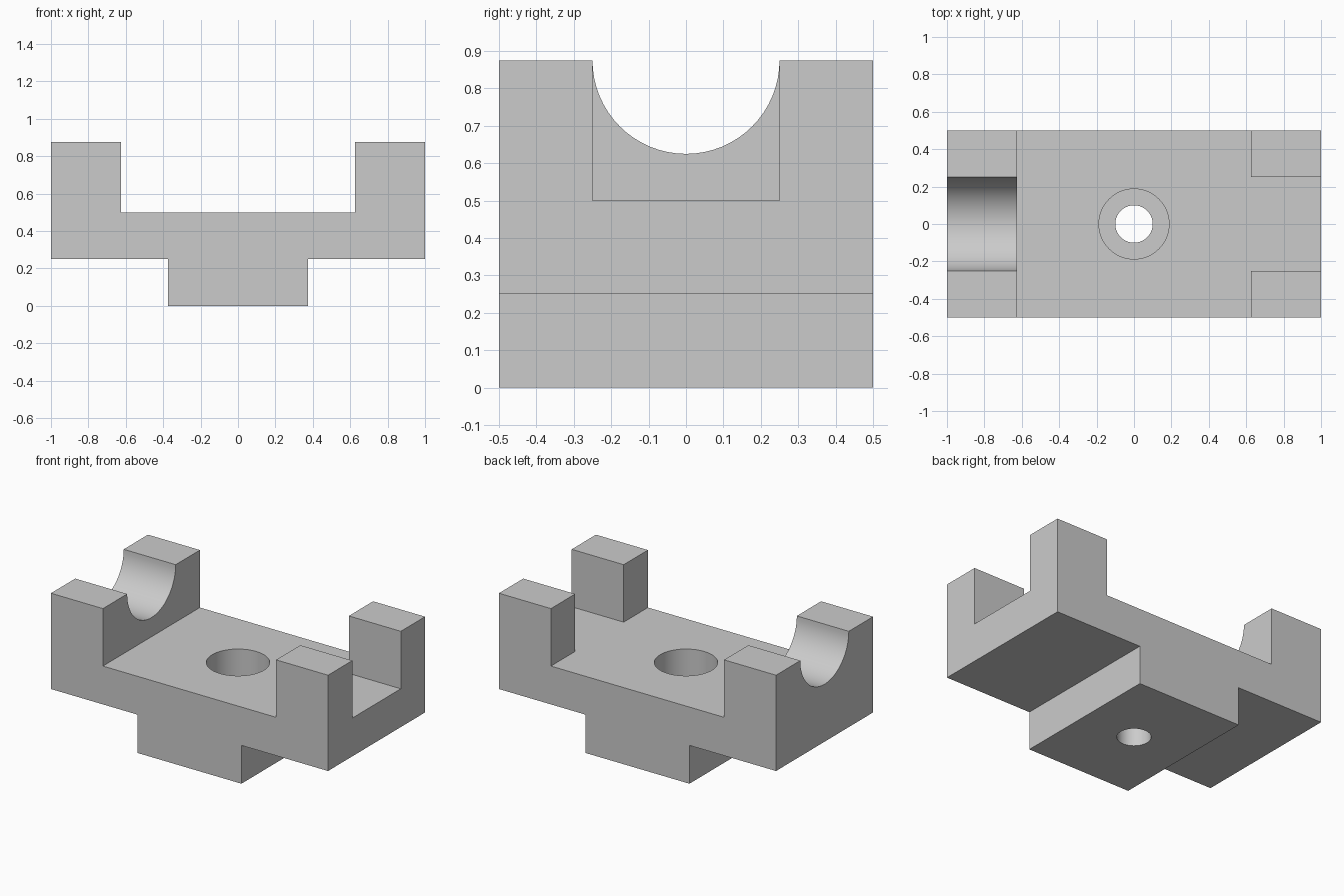
import bpy
import math

cube = bpy.data.objects.get("Cube")
if cube:
    bpy.data.objects.remove(cube, do_unlink=True)

grey = bpy.data.materials.new("plain grey")
grey.use_nodes = True
colour = (0.6, 0.6, 0.6, 1)
grey.diffuse_color = colour
grey.node_tree.nodes["Principled BSDF"].inputs["Base Color"].default_value = colour


def cut(target, cutter):
    """Subtract the cutter from the target, then remove the cutter."""
    cutter.hide_render = True
    mod = target.modifiers.new(cutter.name, 'BOOLEAN')
    mod.operation = 'DIFFERENCE'
    mod.solver = 'EXACT'
    mod.object = cutter
    bpy.context.view_layer.objects.active = target
    bpy.ops.object.modifier_apply(modifier=mod.name)
    bpy.data.objects.remove(cutter, do_unlink=True)


def cylinder(name, radius, depth, location, rotation=(0, 0, 0)):
    bpy.ops.mesh.primitive_cylinder_add(vertices=64, radius=radius, depth=depth,
                                        location=location, rotation=rotation)
    bpy.context.object.name = name
    return bpy.context.object


# Body: half of the front outline, mirrored and extruded front to back
half = [(0.375, 0), (0.375, 0.25), (1, 0.25), (1, 0.875), (0.625, 0.875), (0.625, 0.5)]
outline = half + [(-x, z) for x, z in reversed(half)]
n = len(outline)
verts = [(x, y, z) for y in (-0.5, 0.5) for x, z in outline]
faces = [tuple(range(n)), tuple(reversed(range(n, 2 * n)))]
faces += [(i, i + n, (i + 1) % n + n, (i + 1) % n) for i in range(n)]
mesh = bpy.data.meshes.new("bracket_body")
mesh.from_pydata(verts, [], faces)
mesh.materials.append(grey)
body = bpy.data.objects.new("bracket_body", mesh)
bpy.context.collection.objects.link(body)

# Round saddle across the wall on one side
cut(body, cylinder("saddle_cutter", 0.25, 0.6, (-0.85, 0, 0.875), (0, math.pi / 2, 0)))

# Square slot through the opposite wall, level with the deck
bpy.ops.mesh.primitive_cube_add(size=1, location=(0.85, 0, 0.75))
slot = bpy.context.object
slot.name = "slot_cutter"
slot.scale = (0.6, 0.5, 0.5)
bpy.context.view_layer.update()
cut(body, slot)

# Counterbored bolt hole through the deck and foot
cut(body, cylinder("counterbore_cutter", 0.1875, 0.5, (0, 0, 0.5)))
cut(body, cylinder("bolt_hole_cutter", 0.1, 1.2, (0, 0, 0.3)))

# Smooth the round walls, keep the edges sharp
bpy.ops.object.select_all(action='DESELECT')
body.select_set(True)
bpy.context.view_layer.objects.active = body
bpy.ops.object.shade_smooth_by_angle(angle=math.radians(30))
